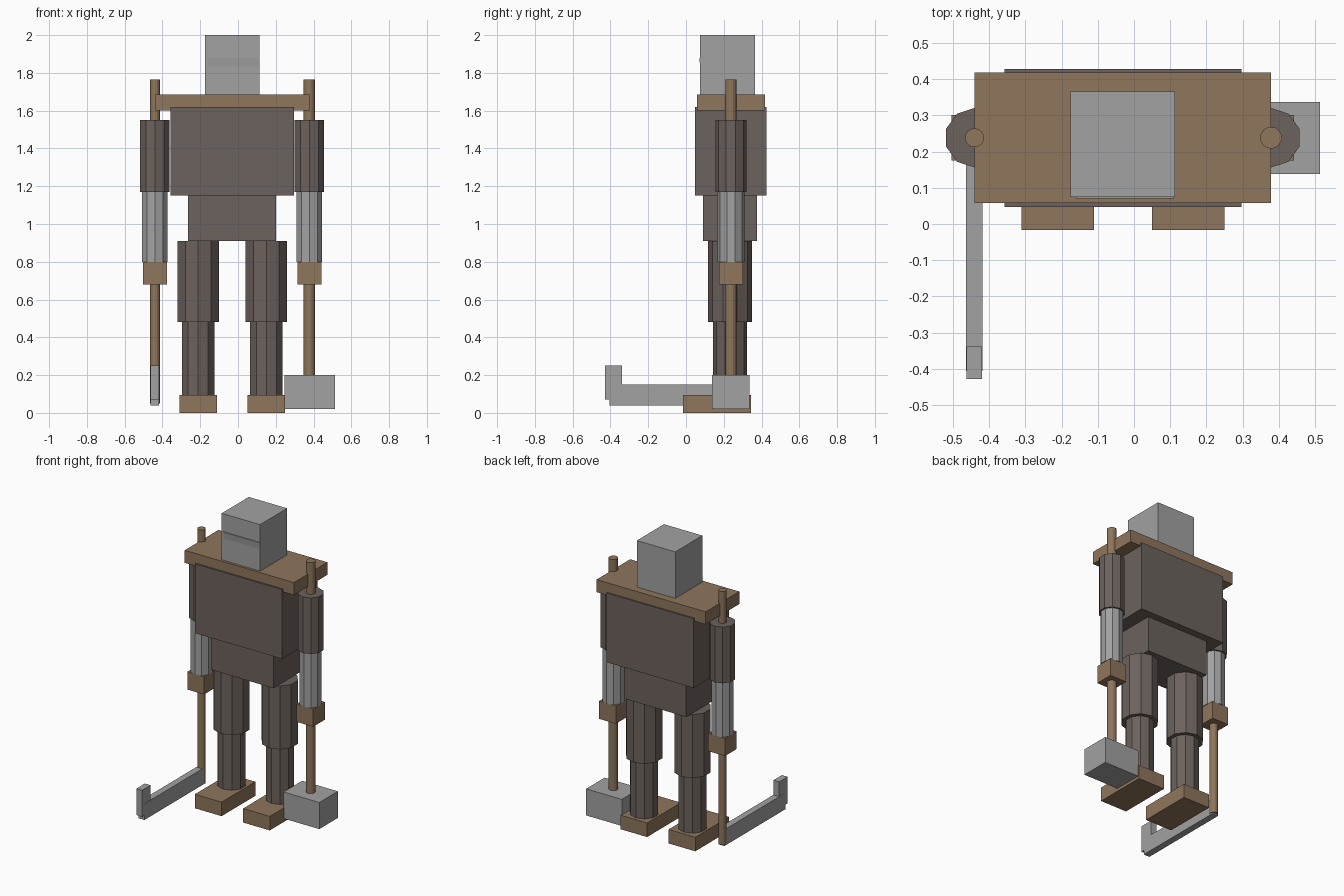
import bpy
import bmesh
import math

if "Cube" in bpy.data.objects:
    bpy.data.objects.remove(bpy.data.objects["Cube"], do_unlink=True)


def material(name, rgb):
    mat = bpy.data.materials.new(name)
    mat.use_nodes = True
    mat.diffuse_color = (*rgb, 1)
    mat.node_tree.nodes["Principled BSDF"].inputs["Base Color"].default_value = (*rgb, 1)
    return mat


GREY = material("steel grey", (0.366, 0.36, 0.362))
WOOD = material("wood brown", (0.275, 0.181, 0.107))
DARK = material("dark cloth", (0.15, 0.122, 0.109))


def add_object(name, bm, mat):
    bmesh.ops.recalc_face_normals(bm, faces=bm.faces)
    mesh = bpy.data.meshes.new(name)
    bm.to_mesh(mesh)
    bm.free()
    mesh.materials.append(mat)
    obj = bpy.data.objects.new(name, mesh)
    bpy.context.collection.objects.link(obj)
    return obj


def box(name, mat, xs, ys, zs):
    """Box between the given limits on each axis."""
    bm = bmesh.new()
    bmesh.ops.create_cube(bm, size=1)
    limits = (xs, ys, zs)
    for v in bm.verts:
        v.co = [hi - lo for lo, hi in limits] * v.co
    obj = add_object(name, bm, mat)
    obj.location = [(lo + hi) / 2 for lo, hi in limits]
    return obj


def prism(name, mat, x, y, radius, zs, sides=10):
    """Upright prism with a corner pointing to the back."""
    bm = bmesh.new()
    angles = [2 * math.pi * i / sides for i in range(sides)]
    ring = [bm.verts.new((x + radius * math.sin(a), y + radius * math.cos(a), zs[0]))
            for a in angles]
    base = bm.faces.new(ring)
    top = bmesh.ops.extrude_face_region(bm, geom=[base], use_keep_orig=True)["geom"]
    for v in top:
        if isinstance(v, bmesh.types.BMVert):
            v.co.z = zs[1]
    return add_object(name, bm, mat)


# Fix for scaling each axis independently
def box(name, mat, xs, ys, zs):
    """Box between the given limits on each axis."""
    bm = bmesh.new()
    bmesh.ops.create_cube(bm, size=1)
    bmesh.ops.scale(bm, vec=[hi - lo for lo, hi in (xs, ys, zs)], verts=bm.verts)
    obj = add_object(name, bm, mat)
    obj.location = [(lo + hi) / 2 for lo, hi in (xs, ys, zs)]
    return obj


# Head with a slightly tilted face plate
box("head", GREY, (-0.175, 0.113), (0.075, 0.365), (1.68, 2.0))
plate = box("face_plate", GREY, (-0.16, 0.11), (0.0755, 0.0955), (1.78, 1.88))
plate.rotation_euler.x = math.radians(6)

# Body
box("shoulder_board", WOOD, (-0.44, 0.378), (0.058, 0.418), (1.6, 1.685))
box("torso", DARK, (-0.357, 0.297), (0.047, 0.427), (1.15, 1.62))
box("pelvis", DARK, (-0.265, 0.202), (0.09, 0.377), (0.91, 1.15))

# Arms and legs
ARM_Y, LEG_Y = 0.238, 0.233
for side, arm_x, leg_x in (("right", -0.44, -0.211), ("left", 0.378, 0.15)):
    prism(side + "_upper_arm", DARK, arm_x, ARM_Y, 0.082, (1.17, 1.55))
    prism(side + "_forearm", GREY, arm_x, ARM_Y, 0.071, (0.8, 1.17))
    box(side + "_hand", WOOD, (arm_x - 0.063, arm_x + 0.063),
        (ARM_Y - 0.063, ARM_Y + 0.063), (0.68, 0.8))
    prism(side + "_thigh", DARK, leg_x, LEG_Y, 0.116, (0.48, 0.91))
    prism(side + "_shin", DARK, leg_x, LEG_Y, 0.09, (0.095, 0.48))
    box(side + "_foot", WOOD, (leg_x - 0.1, leg_x + 0.1), (-0.017, 0.345), (0, 0.095))

# Hooked blade on a pole in the right hand
prism("blade_pole", WOOD, -0.44, ARM_Y, 0.026, (0.05, 1.765), 16)
box("blade", GREY, (-0.463, -0.418), (-0.405, 0.25), (0.04, 0.15))
box("blade_hook", GREY, (-0.462, -0.419), (-0.428, -0.338), (0.07, 0.25))

# Hammer on a pole in the left hand
prism("hammer_pole", WOOD, 0.378, ARM_Y, 0.03, (0.1, 1.765), 16)
box("hammer_head", GREY, (0.245, 0.513), (0.138, 0.337), (0.02, 0.2))
